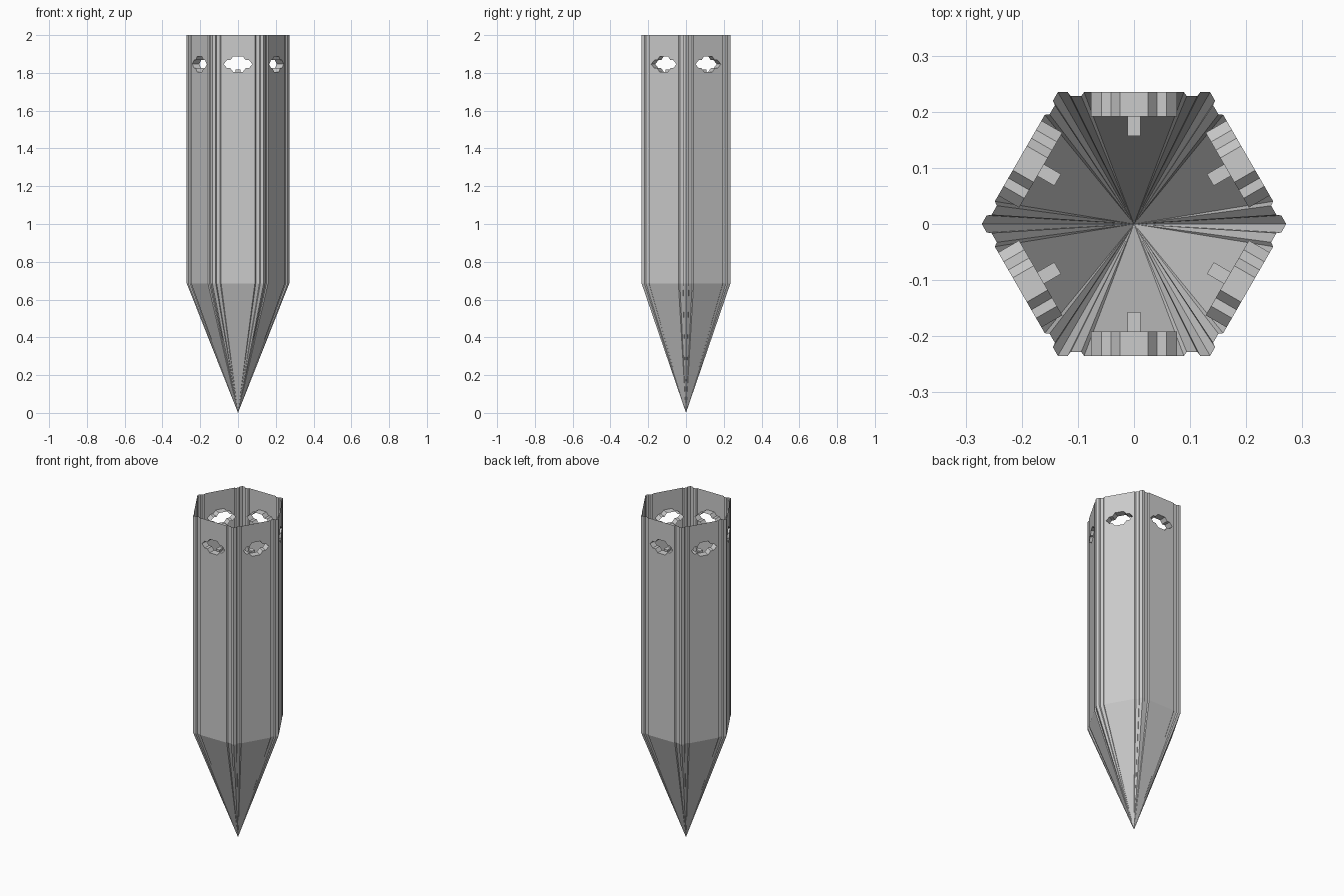
import bpy, bmesh, math
from mathutils import Matrix, Vector

if "Cube" in bpy.data.objects:
    bpy.data.objects.remove(bpy.data.objects["Cube"])

APOTHEM, TOP, SHOULDER = 0.235, 2.0, 0.685
HALF = APOTHEM / math.sqrt(3)
HOLE_Z = 1.846

# one hexagon side as (position along side, groove depth)
right = [(0.089, 0), (0.094, 0.007), (0.113, 0.007), (0.118, 0), (HALF, 0)]
side = [(-u, d) for u, d in reversed(right)] + right

# right half of the slot outline, top to bottom
quarter = [(0.025, 0.041), (0.041, 0.021), (0.058, 0.021), (0.077, 0.0)]
half = quarter + [(u, -z) for u, z in reversed(quarter[:-1])]


def make_object(name, bm):
    bmesh.ops.remove_doubles(bm, verts=bm.verts, dist=1e-5)
    mesh = bpy.data.meshes.new(name)
    bm.to_mesh(mesh)
    bm.free()
    obj = bpy.data.objects.new(name, mesh)
    bpy.context.collection.objects.link(obj)
    return obj


def adder(bm, k):
    """Return a function adding a face given in local (along, depth, height)."""
    rot = Matrix.Rotation(k * math.pi / 3, 4, 'Z')

    def add(points):
        bm.faces.new([bm.verts.new(rot @ Vector((u, d - APOTHEM, z))) for u, d, z in points])
    return add


shell, sleeves, tabs = bmesh.new(), bmesh.new(), bmesh.new()
for k in range(6):
    # walls and pointed base
    add = adder(shell, k)
    for (u0, d0), (u1, d1) in zip(side, side[1:]):
        add([(u0, d0, SHOULDER), (0, APOTHEM, 0), (u1, d1, SHOULDER)])
        if u0 < 0 < u1:
            # slotted panel as two mirrored halves
            pts = [(0, SHOULDER), (u1, SHOULDER), (u1, TOP), (0, TOP), (0, HOLE_Z + 0.041)]
            pts += [(u, HOLE_Z + z) for u, z in half] + [(0, HOLE_Z - 0.041)]
            add([(u, 0, z) for u, z in pts])
            add([(-u, 0, z) for u, z in reversed(pts)])
        else:
            add([(u0, d0, SHOULDER), (u1, d1, SHOULDER), (u1, d1, TOP), (u0, d0, TOP)])

    # sleeve running inward from the slot
    add = adder(sleeves, k)
    ring = half + [(-u, z) for u, z in reversed(half)]
    for (u0, z0), (u1, z1) in zip(ring, ring[1:] + ring[:1]):
        z0, z1 = z0 + HOLE_Z, z1 + HOLE_Z
        add([(u0, 0, z0), (u1, 0, z1), (u1, 0.043, z1), (u0, 0.043, z0)])

    # small tab on the slot floor
    m = (Matrix.Rotation(k * math.pi / 3, 4, 'Z')
         @ Matrix.Translation((0, 0.059 - APOTHEM, 1.811))
         @ Matrix.Diagonal((0.024, 0.038, 0.012, 1)))
    bmesh.ops.create_cube(tabs, size=1, matrix=m)

make_object("hexagonal_shell", shell)
make_object("slot_sleeves", sleeves)
make_object("slot_tabs", tabs)
